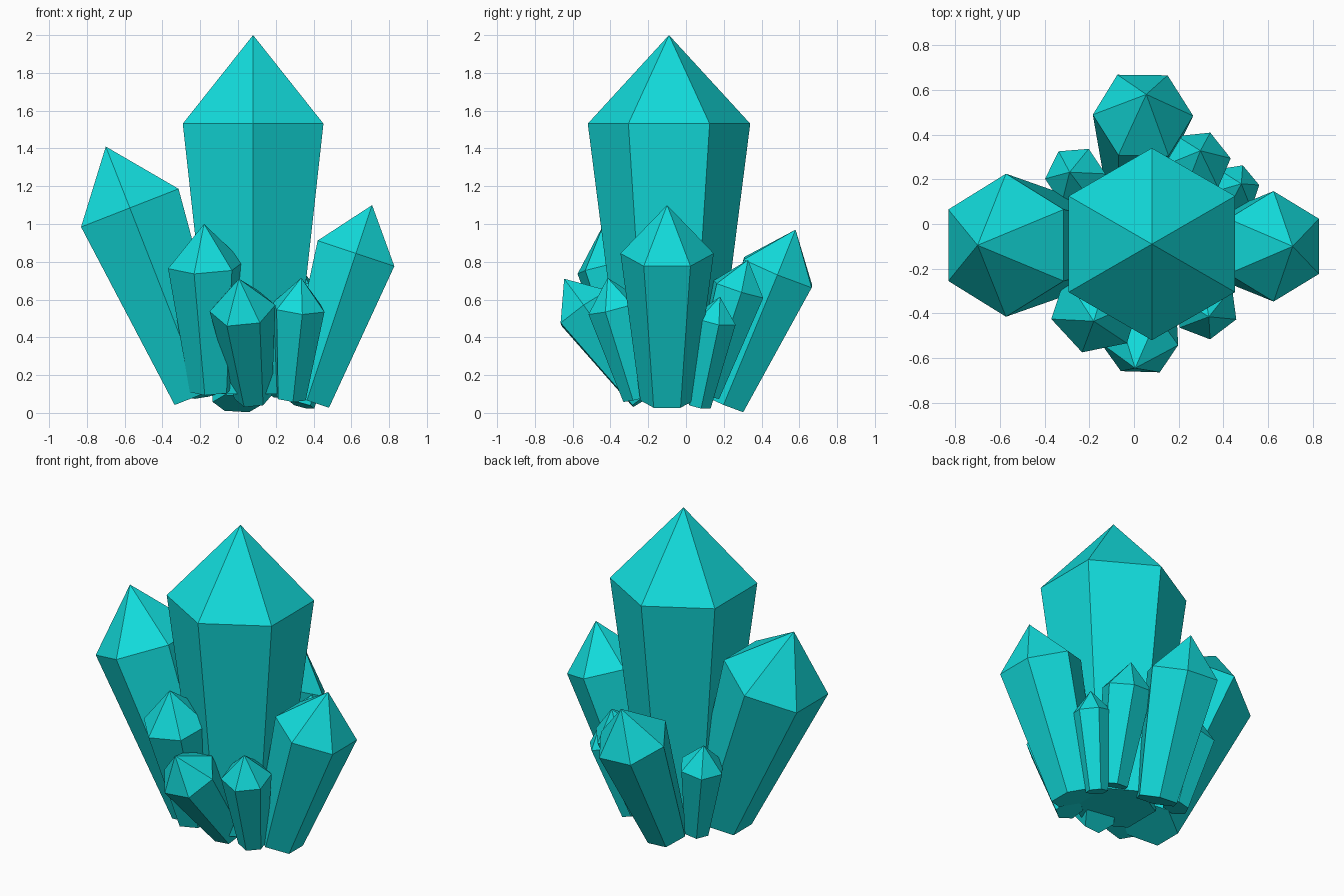
import bpy, bmesh, math
from mathutils import Vector

cube = bpy.data.objects.get("Cube")
if cube:
    bpy.data.objects.remove(cube, do_unlink=True)

# One turquoise for the whole cluster
COLOUR = (0.006, 0.71, 0.71, 1.0)
turquoise = bpy.data.materials.new("turquoise_crystal")
turquoise.use_nodes = True
turquoise.diffuse_color = COLOUR
turquoise.node_tree.nodes["Principled BSDF"].inputs["Base Color"].default_value = COLOUR

SIDES = 6
TAPER = 0.575    # foot radius relative to shoulder radius
CAP = 1.09       # point height relative to shoulder radius


def crystal(name, foot, tip, radius, spin):
    """Six-sided shaft, widening from its foot to a shoulder, with a pyramid point."""
    foot, tip = Vector(foot), Vector(tip)
    axis = (tip - foot).normalized()
    length = (tip - foot).length
    turn = Vector((0, 0, 1)).rotation_difference(axis)
    bm = bmesh.new()

    def ring(r, h):
        angles = [math.radians(spin) + math.tau * i / SIDES for i in range(SIDES)]
        return [bm.verts.new(foot + turn @ Vector((r * math.cos(a), r * math.sin(a), h)))
                for a in angles]

    low = ring(radius * TAPER, 0)
    shoulder = ring(radius, length - CAP * radius)
    point = bm.verts.new(tip)
    bm.faces.new(low[::-1])
    for i in range(SIDES):
        j = (i + 1) % SIDES
        bm.faces.new((low[i], low[j], shoulder[j], shoulder[i]))
        bm.faces.new((shoulder[i], shoulder[j], point))
    mesh = bpy.data.meshes.new(name)
    bm.to_mesh(mesh)
    bm.free()
    mesh.materials.append(turquoise)
    bpy.context.collection.objects.link(bpy.data.objects.new(name, mesh))


# Large crystals
crystal("main_crystal", (0.08, -0.09, 0.10), (0.08, -0.09, 2.0), 0.43, 30)
crystal("right_crystal", (-0.187, -0.095, 0.10), (-0.70, -0.095, 1.41), 0.32, 30)
crystal("left_crystal", (0.365, -0.10, 0.066), (0.71, -0.10, 1.10), 0.247, 30)
crystal("back_crystal", (-0.005, 0.20, 0.05), (0.055, 0.58, 0.97), 0.225, 0)

# Small crystals around the foot
crystal("front_right_crystal", (-0.14, -0.231, 0.12), (-0.18, -0.435, 1.0), 0.205, 12)
crystal("front_crystal", (0.08, -0.21, 0.085), (0.005, -0.645, 0.71), 0.175, 0)
crystal("front_left_crystal", (0.28, -0.25, 0.08), (0.335, -0.415, 0.715), 0.148, 38)
crystal("back_left_crystal", (0.24, 0.10, 0.10), (0.297, 0.328, 0.81), 0.15, 7)
crystal("small_left_crystal", (0.34, 0.07, 0.04), (0.48, 0.18, 0.615), 0.115, 10)
crystal("back_right_crystal", (-0.185, 0.155, 0.09), (-0.288, 0.232, 0.695), 0.137, 4)
